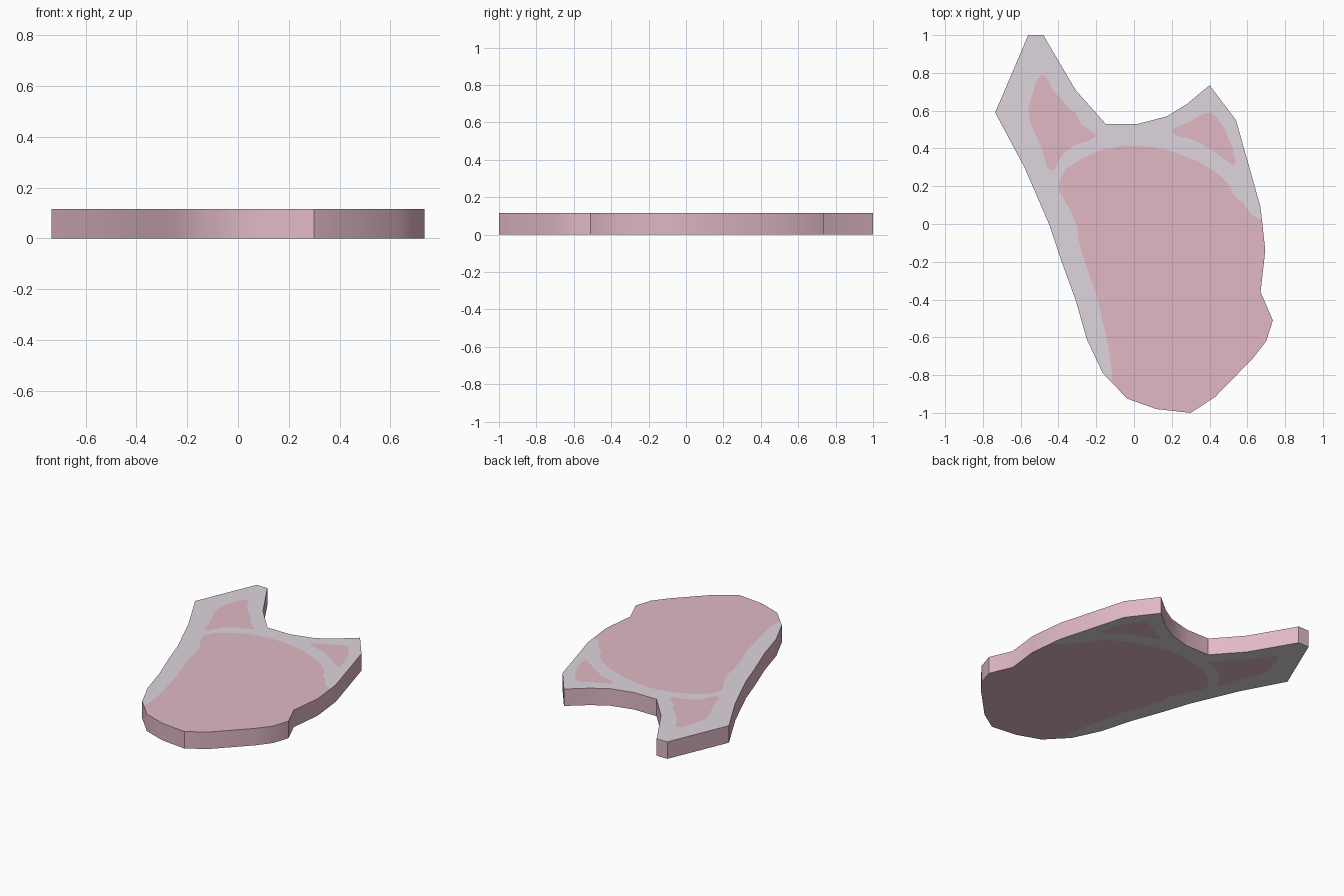
import bpy, bmesh, math
from mathutils import Vector
from mathutils.geometry import delaunay_2d_cdt

if "Cube" in bpy.data.objects:
    bpy.data.objects.remove(bpy.data.objects["Cube"])

THICK = 0.115


def material(name, rgb):
    m = bpy.data.materials.new(name)
    m.diffuse_color = (*rgb, 1)
    m.use_nodes = True
    m.node_tree.nodes["Principled BSDF"].inputs["Base Color"].default_value = m.diffuse_color
    return m


# Outline of the slab, counter-clockwise from the top of the long horn
outline = [(-.56, 1), (-.735, .59), (-.58, .30), (-.45, 0), (-.39, -.18), (-.31, -.40),
           (-.25, -.61), (-.165, -.79), (-.035, -.925), (.12, -.98), (.30, -1), (.43, -.915),
           (.63, -.71), (.70, -.62), (.735, -.51), (.67, -.36), (.695, -.14), (.67, .09),
           (.54, .55), (.40, .735), (.28, .635), (.175, .57), (.02, .53), (-.15, .53),
           (-.31, .71), (-.48, 1)]

# Large lean area; the last three points run past the slab edge
main_lean = [(-.12, -.75), (-.14, -.63), (-.17, -.50), (-.20, -.37), (-.26, -.20), (-.29, -.10),
             (-.30, -.02), (-.33, .06), (-.40, .18), (-.40, .22), (-.36, .29), (-.28, .345),
             (-.18, .39), (-.05, .415), (.08, .41), (.20, .385), (.33, .335), (.44, .27),
             (.50, .21), (.53, .15), (.58, .11), (.62, .05), (.67, .02), (.9, 0),
             (.9, -1.1), (-.12, -1.1)]

# Small lean patches in the two horns
left_lean = [(-.49, .79), (-.465, .78), (-.43, .71), (-.34, .61), (-.31, .59), (-.28, .53),
             (-.20, .47), (-.23, .445), (-.31, .42), (-.375, .375), (-.42, .29), (-.435, .28),
             (-.46, .30), (-.48, .38), (-.55, .54), (-.56, .61), (-.54, .68), (-.52, .75)]
right_lean = [(.20, .49), (.22, .51), (.30, .545), (.37, .585), (.41, .59), (.44, .56),
              (.48, .50), (.52, .41), (.54, .32), (.52, .31), (.47, .35), (.38, .41),
              (.32, .445), (.22, .47)]

# Cut the slab face along the patch borders
points, loops = [], []
for poly in (outline, main_lean[::-1], left_lean[::-1], right_lean[::-1]):
    loops.append(list(range(len(points), len(points) + len(poly))))
    points += [Vector(p) for p in poly]
verts, _, faces, _, _, sources = delaunay_2d_cdt(points, [], loops, 0, 1e-5)

bm = bmesh.new()
bverts = [bm.verts.new((v.x, v.y, 0)) for v in verts]
for face, src in zip(faces, sources):
    if 0 in src:                                   # inside the slab outline
        f = bm.faces.new([bverts[i] for i in face])
        f.material_index = 1 if len(src) > 1 else 0
bmesh.ops.delete(bm, geom=[v for v in bm.verts if not v.link_faces], context='VERTS')

# Thicken; the rim takes the lean colour
top = bmesh.ops.extrude_face_region(bm, geom=bm.faces[:], use_keep_orig=True)['geom']
bmesh.ops.translate(bm, verts=[g for g in top if isinstance(g, bmesh.types.BMVert)],
                    vec=(0, 0, THICK))
bmesh.ops.recalc_face_normals(bm, faces=bm.faces[:])
for f in bm.faces:
    if abs(f.normal.z) < 0.5:
        f.material_index = 1

mesh = bpy.data.meshes.new("meat_slice")
bm.to_mesh(mesh)
bm.free()
mesh.materials.append(material("pale fat", (.73, .665, .73)))
mesh.materials.append(material("pink lean", (.75, .485, .558)))
slab = bpy.data.objects.new("meat_slice", mesh)
bpy.context.collection.objects.link(slab)
bpy.context.view_layer.objects.active = slab
slab.select_set(True)
bpy.ops.object.shade_smooth_by_angle(angle=math.radians(30))
